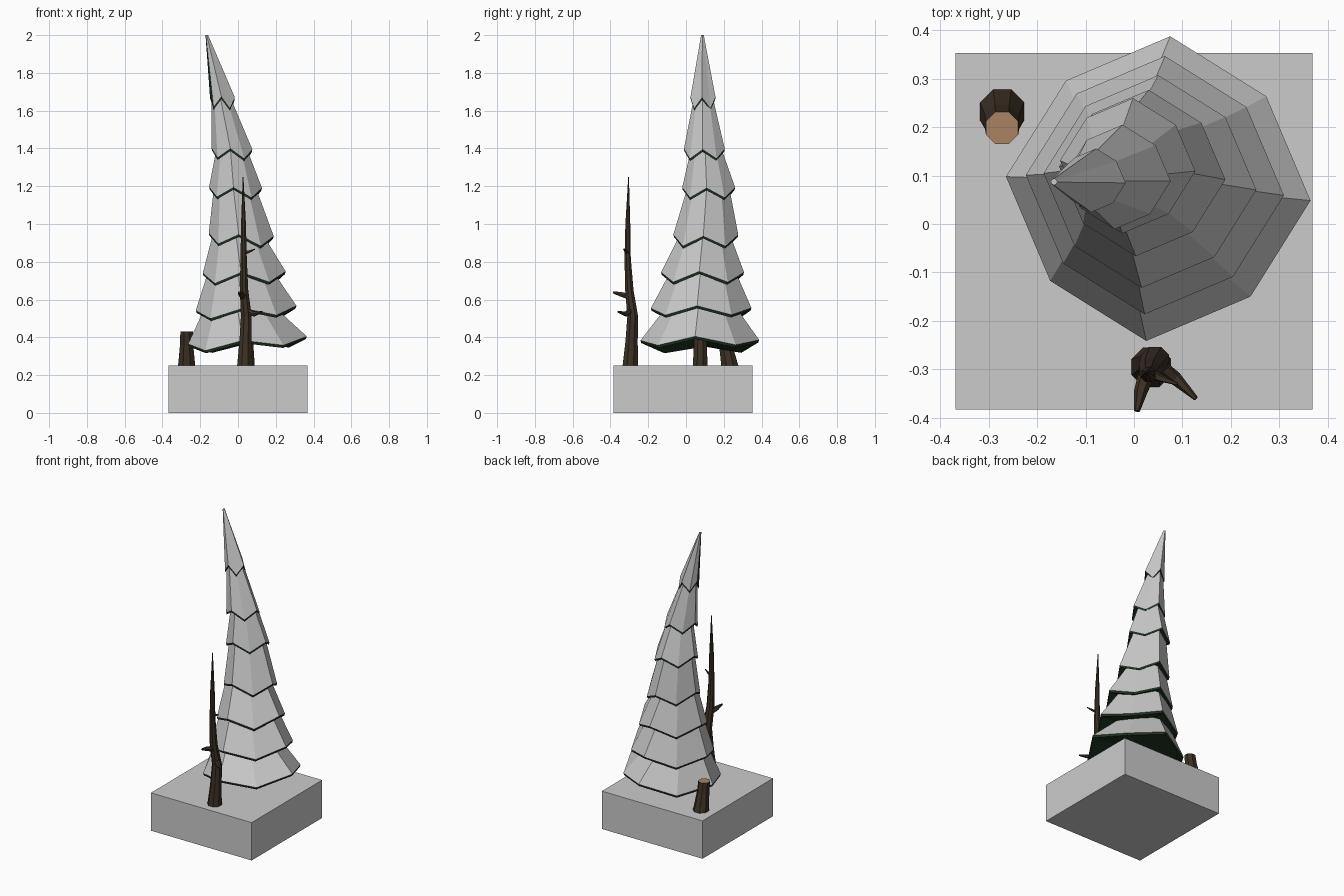
import bpy, bmesh
from math import cos, sin, radians, pi
from mathutils import Vector

if "Cube" in bpy.data.objects:
    bpy.data.objects.remove(bpy.data.objects["Cube"])


def material(name, rgb):
    m = bpy.data.materials.new(name)
    m.diffuse_color = (*rgb, 1)
    m.use_nodes = True
    m.node_tree.nodes["Principled BSDF"].inputs["Base Color"].default_value = m.diffuse_color
    return m


GREEN = material("needles", (0.014, 0.036, 0.016))
BARK = material("bark", (0.045, 0.03, 0.018))
WOOD = material("cut_wood", (0.40, 0.23, 0.12))


def add_object(name, bm, mats=()):
    me = bpy.data.meshes.new(name)
    bmesh.ops.recalc_face_normals(bm, faces=bm.faces)
    bm.to_mesh(me)
    bm.free()
    for m in mats:
        me.materials.append(m)
    ob = bpy.data.objects.new(name, me)
    bpy.context.collection.objects.link(ob)
    return ob


def bridge(bm, a, b, skip=()):
    n = len(a)
    for i in range(n):
        if i not in skip:
            bm.faces.new((a[i], a[(i + 1) % n], b[(i + 1) % n], b[i]))


def tube(name, path, sides=8, mats=(BARK,), flat=False, top_mat=0):
    """Tapered limb through (x, y, z, radius) points; flat keeps rings level."""
    bm = bmesh.new()
    pts = [Vector(p[:3]) for p in path]
    rings = []
    for k, p in enumerate(pts):
        d = pts[min(k + 1, len(pts) - 1)] - pts[max(k - 1, 0)]
        d = Vector((0, 0, 1)) if flat else d.normalized()
        u = d.cross(Vector((0, 1, 0)) if abs(d.y) < 0.7 else Vector((1, 0, 0))).normalized()
        v = d.cross(u)
        r = path[k][3]
        rings.append([bm.verts.new(p + u * r * cos(2 * pi * (i + .5) / sides)
                                   + v * r * sin(2 * pi * (i + .5) / sides))
                      for i in range(sides)])
    for a, b in zip(rings, rings[1:]):
        bridge(bm, a, b)
    bm.faces.new(rings[0])
    bm.faces.new(rings[-1]).material_index = top_mat
    return add_object(name, bm, mats)


# Base block
bm = bmesh.new()
bmesh.ops.create_cube(bm, size=1)
for v in bm.verts:
    v.co = (v.co.x * 0.736, v.co.y * 0.736 - 0.015, (v.co.z + 0.5) * 0.25)
add_object("base_block", bm)


# Snowy tiers: rim centre, rim radius, sideways tilt, drop of odd corners, top centre and radius
def ring(bm, c, r, drop=0.0, tilt=0.0, odd=0.93):
    out = []
    for i in range(8):
        a = radians(45 * i - 4.5)
        rr = r * (odd if i % 2 else 1)
        out.append(bm.verts.new((c[0] + rr * cos(a), c[1] + rr * sin(a),
                                 c[2] + tilt * cos(a) - (drop if i % 2 else 0))))
    return out


TIERS = [
    ((.05, .073, .385), .315, .02, .04, (.01, .08, .56), .185),
    ((.043, .08, .555), .267, .012, .045, (.014, .09, .75), .172),
    ((.033, .0875, .745), .22, .004, .055, (0, .1, .94), .135),
    ((.017, .105, .945), .172, -.008, .055, (-.016, .118, 1.19), .112),
    ((-.013, .12, 1.195), .14, -.003, .052, (-.033, .108, 1.39), .083),
    ((-.032, .097, 1.40), .108, -.004, .05, (-.09, .092, 1.67), .05),
    ((-.083, .09, 1.675), .066, -.004, .058, (-.165, .087, 2.0), .007),
]
for n, (c, r, tilt, drop, tc, tr) in enumerate(TIERS, 1):
    bare = (4,) if n == len(TIERS) else ()   # tip has one face free of snow
    bm = bmesh.new()
    top = ring(bm, tc, tr)
    bridge(bm, ring(bm, c, r, drop, tilt), top, bare)
    bm.faces.new(top)
    add_object(f"snow_tier_{n}", bm)

    bm = bmesh.new()
    rim = ring(bm, c, r, drop, tilt)
    low = ring(bm, (c[0], c[1], c[2] - .014), r * .985, drop, tilt)
    bridge(bm, low, rim)
    mid = bm.verts.new((c[0], c[1], c[2] + .02))
    for i in range(8):
        bm.faces.new((low[i], mid, low[(i + 1) % 8]))
    if bare:
        top = ring(bm, tc, tr)
        bridge(bm, rim, top, [i for i in range(8) if i not in bare])
        bmesh.ops.delete(bm, geom=[v for v in bm.verts if not v.link_faces], context='VERTS')
    add_object(f"needle_tier_{n}", bm, (GREEN,))

# Trunk under the snowy tree
tube("trunk", [(.05, .075, .25, .042), (.045, .077, .42, .035)], flat=True)

# Cut stump
tube("stump", [(-.272, .232, .25, .049), (-.272, .21, .36, .038), (-.272, .198, .43, .036)],
     mats=(BARK, WOOD), flat=True, top_mat=1)

# Dead tree with broken branches
tube("dead_trunk", [(.036, -.295, .25, .044), (.04, -.288, .38, .035), (.044, -.282, .51, .031),
                    (.032, -.3, .65, .024), (.03, -.309, .82, .018),
                    (.029, -.308, 1.0, .014), (.027, -.304, 1.25, .002)], flat=True)
tube("dead_branch_low", [(.04, -.285, .545, .018), (.085, -.318, .523, .014),
                         (.128, -.36, .536, .005)], 6)
tube("dead_branch_mid", [(.03, -.298, .615, .018), (.014, -.345, .628, .014),
                         (.006, -.386, .638, .006)], 6)
tube("dead_twig_high", [(.03, -.308, .85, .012), (.055, -.318, .853, .008),
                        (.09, -.33, .867, .003)], 5)
